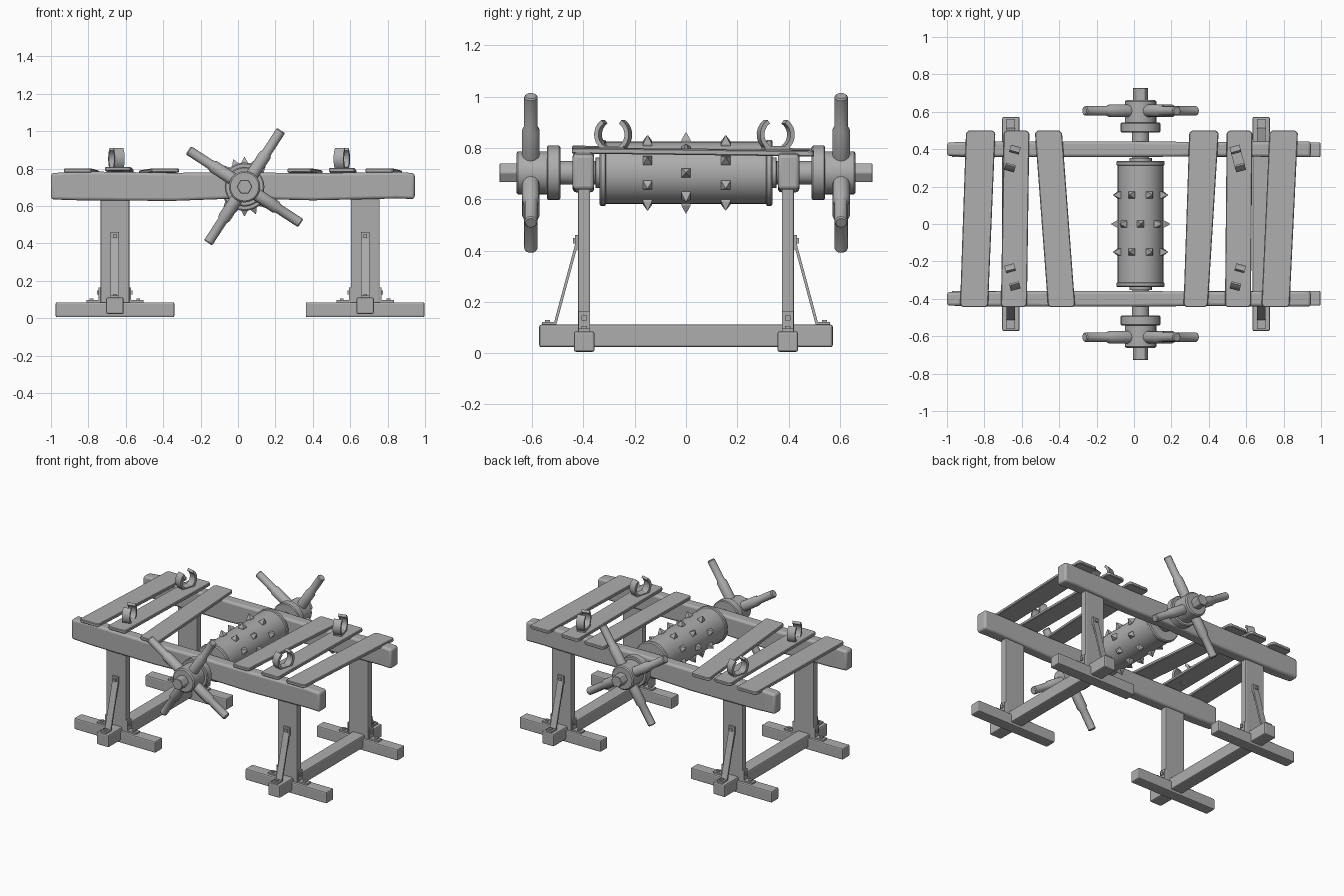
import bpy, bmesh, math
from math import sin, cos, pi, radians
from mathutils import Matrix, Vector

cube = bpy.data.objects.get("Cube")
if cube:
    bpy.data.objects.remove(cube, do_unlink=True)

grey = bpy.data.materials.new("plain_grey")
grey.use_nodes = True
GREY = (0.42, 0.42, 0.42, 1)
grey.diffuse_color = GREY
grey.node_tree.nodes["Principled BSDF"].inputs["Base Color"].default_value = GREY


def finish(name, bm, bevel=0, segments=2, smooth=False):
    bmesh.ops.recalc_face_normals(bm, faces=bm.faces)
    mesh = bpy.data.meshes.new(name)
    bm.to_mesh(mesh)
    bm.free()
    mesh.materials.append(grey)
    ob = bpy.data.objects.new(name, mesh)
    bpy.context.collection.objects.link(ob)
    if bevel:
        mod = ob.modifiers.new("edge_bevel", 'BEVEL')
        mod.width, mod.segments, mod.limit_method = bevel, segments, 'ANGLE'
    if smooth:
        bpy.ops.object.select_all(action='DESELECT')
        ob.select_set(True)
        bpy.context.view_layer.objects.active = ob
        bpy.ops.object.shade_smooth_by_angle(angle=radians(35))
    return ob


def add_box(bm, centre, size, rot=Matrix()):
    m = Matrix.Translation(centre) @ rot @ Matrix.Diagonal((*size, 1))
    bmesh.ops.create_cube(bm, size=1, matrix=m)


def box(name, centre, size, bevel=0.006, rot=Matrix()):
    bm = bmesh.new()
    add_box(bm, centre, size, rot)
    return finish(name, bm, bevel)


def loft(bm, rings):
    """Skin a row of equally sized point rings and cap both ends."""
    rows = [[bm.verts.new(p) for p in ring] for ring in rings]
    n = len(rows[0])
    for a, b in zip(rows, rows[1:]):
        for i in range(n):
            j = (i + 1) % n
            bm.faces.new((a[i], a[j], b[j], b[i]))
    bm.faces.new(rows[0])
    bm.faces.new(rows[-1][::-1])


def turned(bm, profile, sides, matrix):
    """Revolve (distance, radius) pairs about the local z axis."""
    loft(bm, [[matrix @ Vector((r * cos(2 * pi * i / sides), r * sin(2 * pi * i / sides), d))
               for i in range(sides)] for d, r in profile])


AXLE = Vector((0.035, 0, 0.703))
LEGS = {"right": -0.658, "left": 0.68}
ENDS = {"front": -1, "back": 1}

# Long side rails, slightly uneven like hewn timber
for end, s in ENDS.items():
    bm = bmesh.new()
    sections = [(-1, 0.036, 0.635, 0.775), (-0.85, 0.04, 0.63, 0.785), (-0.35, 0.042, 0.627, 0.777),
                (0, 0.042, 0.64, 0.78), (0.4, 0.038, 0.63, 0.775), (0.85, 0.042, 0.64, 0.782),
                (0.945, 0.042, 0.637, 0.775)]
    loft(bm, [[(x, s * 0.4 - w, lo), (x, s * 0.4 + w, lo), (x, s * 0.4 + w, hi), (x, s * 0.4 - w, hi)]
              for x, w, lo, hi in sections])
    finish(end + "_rail", bm, 0.015, 3, True)

# Trestles: base beam, feet, posts, braces and brackets
for side, x in LEGS.items():
    box(side + "_base_beam", (x, 0, 0.067), (0.093, 1.145, 0.088), 0.008)
    for end, s in ENDS.items():
        tag = f"{end}_{side}_"
        box(tag + "foot", (x, s * 0.397, 0.045), (0.635, 0.08, 0.08), 0.008)
        box(tag + "post", (x, s * 0.397, 0.37), (0.154, 0.047, 0.58))
        # Slanting metal strap with a bolted tab at either end
        bm = bmesh.new()
        low, high = Vector((x, s * 0.51, 0.116)), Vector((x, s * 0.428, 0.42))
        d = high - low
        add_box(bm, (low + high) / 2, (0.046, 0.011, d.length + 0.006),
                Matrix.Rotation(math.atan2(-d.y, d.z), 4, 'X'))
        add_box(bm, (x, s * 0.534, 0.116), (0.046, 0.056, 0.012))
        add_box(bm, (x, s * 0.426, 0.433), (0.046, 0.012, 0.056))
        add_box(bm, (x, s * 0.54, 0.124), (0.02, 0.02, 0.012))
        add_box(bm, (x, s * 0.435, 0.438), (0.02, 0.012, 0.02))
        finish(tag + "strap", bm)
        # Corner brackets on both sides of the post
        bm = bmesh.new()
        for t in (-1, 1):
            add_box(bm, (x + t * 0.082, s * 0.397, 0.125), (0.01, 0.044, 0.08))
            add_box(bm, (x + t * 0.115, s * 0.397, 0.09), (0.076, 0.044, 0.012))
            add_box(bm, (x + t * 0.09, s * 0.397, 0.137), (0.01, 0.02, 0.02))
            add_box(bm, (x + t * 0.125, s * 0.397, 0.1), (0.02, 0.02, 0.012))
        finish(tag + "brackets", bm)

# Crooked bed slats: back x, front x, back width, front width, height
slats = [(-0.82, -0.855, 0.157, 0.15, 0.784), (-0.628, -0.642, 0.137, 0.139, 0.793),
         (-0.457, -0.388, 0.145, 0.145, 0.785), (0.374, 0.33, 0.157, 0.13, 0.785),
         (0.564, 0.556, 0.137, 0.139, 0.787), (0.8, 0.757, 0.152, 0.15, 0.784)]
for i, (xb, xf, wb, wf, z) in enumerate(slats):
    bm = bmesh.new()
    ring = []
    for x, y, w, k in ((xb, 0.5, wb, 1), (xf, -0.445, wf, -1)):
        h, c = w / 2, 0.014
        ring += [(x + k * h, y - k * c), (x + k * (h - c), y), (x - k * (h - c), y), (x - k * h, y - k * c)]
    loft(bm, [[(x, y, z + dz - 0.012 * y) for x, y in ring] for dz in (-0.011, 0.011)])
    finish(f"slat_{i + 1}", bm, 0.004, 1)

# Open shackles standing on the second and fifth slats
for x, side in ((-0.65, 1), (0.555, -1)):
    for y in (0.35, -0.284):
        turn = Matrix.Translation((x, y, 0.84)) @ Matrix.Rotation(
            radians(-15) * side * (1 if y > 0 else -1), 4, 'Z')
        bm = bmesh.new()
        rings = []
        for k in range(19):
            a = radians(125 + 290 * k / 18)
            rings.append([turn @ Vector((u, r * cos(a), 0.012 + r * sin(a)))
                          for u, r in ((-0.027, 0.053), (0.027, 0.053), (0.027, 0.07), (-0.027, 0.07))])
        loft(bm, rings)
        add_box(bm, turn @ Vector((0, 0, -0.04)), (0.055, 0.1, 0.014), turn.to_3x3().to_4x4())
        finish("shackle", bm, 0, 2, True)

# Roller with rims, lying along the y axis
along_y = Matrix.Translation(AXLE) @ Matrix.Rotation(radians(-90), 4, 'X')
bm = bmesh.new()
turned(bm, [(-0.338, 0.122), (-0.332, 0.129), (-0.316, 0.129), (-0.312, 0.122),
            (0.312, 0.122), (0.316, 0.129), (0.332, 0.129), (0.338, 0.122)], 32, along_y)
finish("roller", bm, 0, 2, True)

# Square pointed studs in three staggered rows
bm = bmesh.new()
for y, offset in ((-0.15, 22.5), (0, 0), (0.155, 22.5)):
    for k in range(8):
        place = (Matrix.Translation(AXLE + Vector((0, y, 0)))
                 @ Matrix.Rotation(radians(offset + 45 * k), 4, 'Y')
                 @ Matrix.Rotation(radians(45), 4, 'Z'))
        turned(bm, [(0.11, 0.025), (0.128, 0.025), (0.158, 0.002)], 4, place)
finish("roller_studs", bm)

# Axle and collars through the rails
bm = bmesh.new()
turned(bm, [(-0.728, 0.042), (0.728, 0.042)], 6, along_y)
finish("axle", bm, 0.003, 1)
for end, s in ENDS.items():
    flip = along_y if s > 0 else along_y @ Matrix.Rotation(pi, 4, 'X')
    bm = bmesh.new()
    turned(bm, [(0.335, 0.06), (0.352, 0.06), (0.354, 0.046), (0.495, 0.046)], 24, flip)
    finish(end + "_collar", bm, 0, 2, True)

    # Hub disc and barrel
    bm = bmesh.new()
    turned(bm, [(0.49, 0.1), (0.495, 0.106), (0.538, 0.106), (0.543, 0.1), (0.543, 0.084),
                (0.655, 0.084), (0.662, 0.076)], 28, flip)
    finish(end + "_hub", bm, 0, 2, True)

    # Four handles, thick at the hub and stepped towards the grip
    bm = bmesh.new()
    for k in range(4):
        place = (Matrix.Translation(AXLE + Vector((0, s * 0.605, 0)))
                 @ Matrix.Rotation(radians(33 + 90 * k), 4, 'Y'))
        turned(bm, [(0.05, 0.034), (0.2, 0.034), (0.215, 0.026), (0.352, 0.026), (0.358, 0.021)], 12, place)
    finish(end + "_handles", bm, 0, 2, True)
